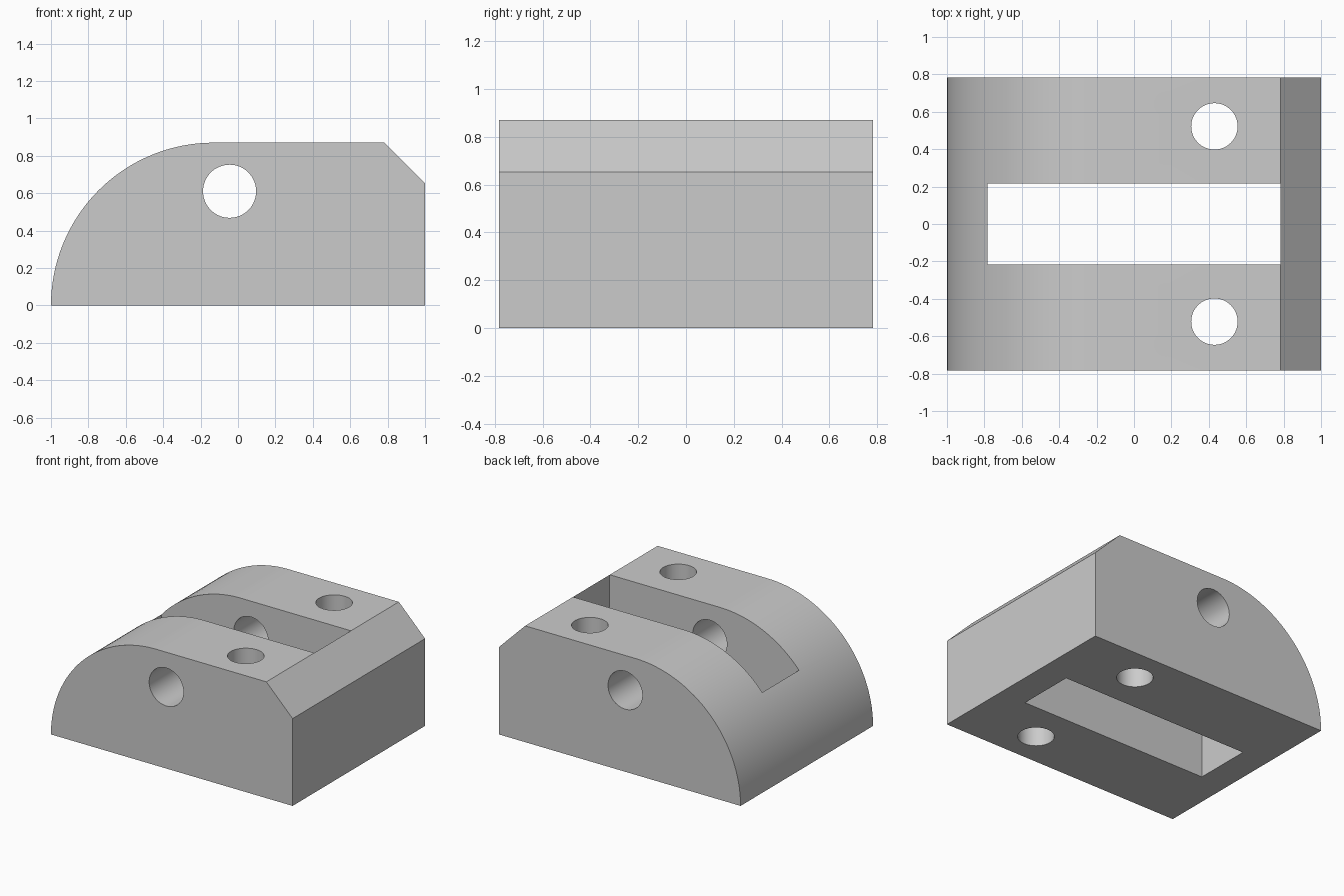
import bpy
import math
from mathutils import Matrix

cube = bpy.data.objects.get("Cube")
if cube:
    bpy.data.objects.remove(cube, do_unlink=True)

HALF_DEPTH = 0.783
HEIGHT = 0.87
CHAMFER = 0.217

# Single light grey material
grey = bpy.data.materials.new("light_grey")
grey.use_nodes = True
colour = (0.6, 0.6, 0.6, 1)
grey.diffuse_color = colour
grey.node_tree.nodes["Principled BSDF"].inputs["Base Color"].default_value = colour


def make_object(name, verts, faces):
    mesh = bpy.data.meshes.new(name)
    mesh.from_pydata(verts, [], faces)
    mesh.materials.append(grey)
    obj = bpy.data.objects.new(name, mesh)
    bpy.context.collection.objects.link(obj)
    return obj


def prism(name, outline, half, matrix=Matrix.Identity(4)):
    """Extrude a counter-clockwise XY outline from -half to +half in Z."""
    n = len(outline)
    verts = [matrix @ Matrix.Translation((x, y, z)).translation
             for z in (-half, half) for x, y in outline]
    faces = [list(range(n))[::-1], list(range(n, 2 * n))]
    faces += [(i, (i + 1) % n, n + (i + 1) % n, n + i) for i in range(n)]
    return make_object(name, verts, faces)


def circle(radius, count=64):
    return [(radius * math.cos(math.tau * i / count),
             radius * math.sin(math.tau * i / count)) for i in range(count)]


# Side profile: flat base, chamfered end, flat top, quarter-round end
steps = 32
outline = [(1, 0), (1, HEIGHT - CHAMFER), (1 - CHAMFER, HEIGHT)]
for i in range(steps + 1):
    a = math.pi / 2 * (1 + i / steps)
    outline.append((HEIGHT - 1 + HEIGHT * math.cos(a), max(0, HEIGHT * math.sin(a))))
upright = Matrix.Rotation(math.pi / 2, 4, "X")
body = prism("rounded_block", outline, HALF_DEPTH, upright)

# Central slot, cross bore and two vertical bolt holes
s, w = 0.783, 0.217
cutters = [
    prism("slot_cutter", [(-s, -w), (s, -w), (s, w), (-s, w)], 2),
    prism("cross_bore_cutter", circle(0.142), 2,
          Matrix.Translation((-0.045, 0, 0.61)) @ upright),
]
for side, label in ((-1, "front"), (1, "back")):
    cutters.append(prism(label + "_bolt_hole_cutter", circle(0.124), 2,
                         Matrix.Translation((0.43, side * 0.522, 0))))

bpy.ops.object.select_all(action="DESELECT")
body.select_set(True)
bpy.context.view_layer.objects.active = body
for cutter in cutters:
    cutter.hide_render = True
    mod = body.modifiers.new(cutter.name, "BOOLEAN")
    mod.operation = "DIFFERENCE"
    mod.solver = "EXACT"
    mod.object = cutter
    bpy.ops.object.modifier_apply(modifier=mod.name)
for cutter in cutters:
    bpy.data.objects.remove(cutter, do_unlink=True)

# Smooth curved walls, crisp corners
bpy.ops.object.shade_smooth_by_angle(angle=math.radians(25))
